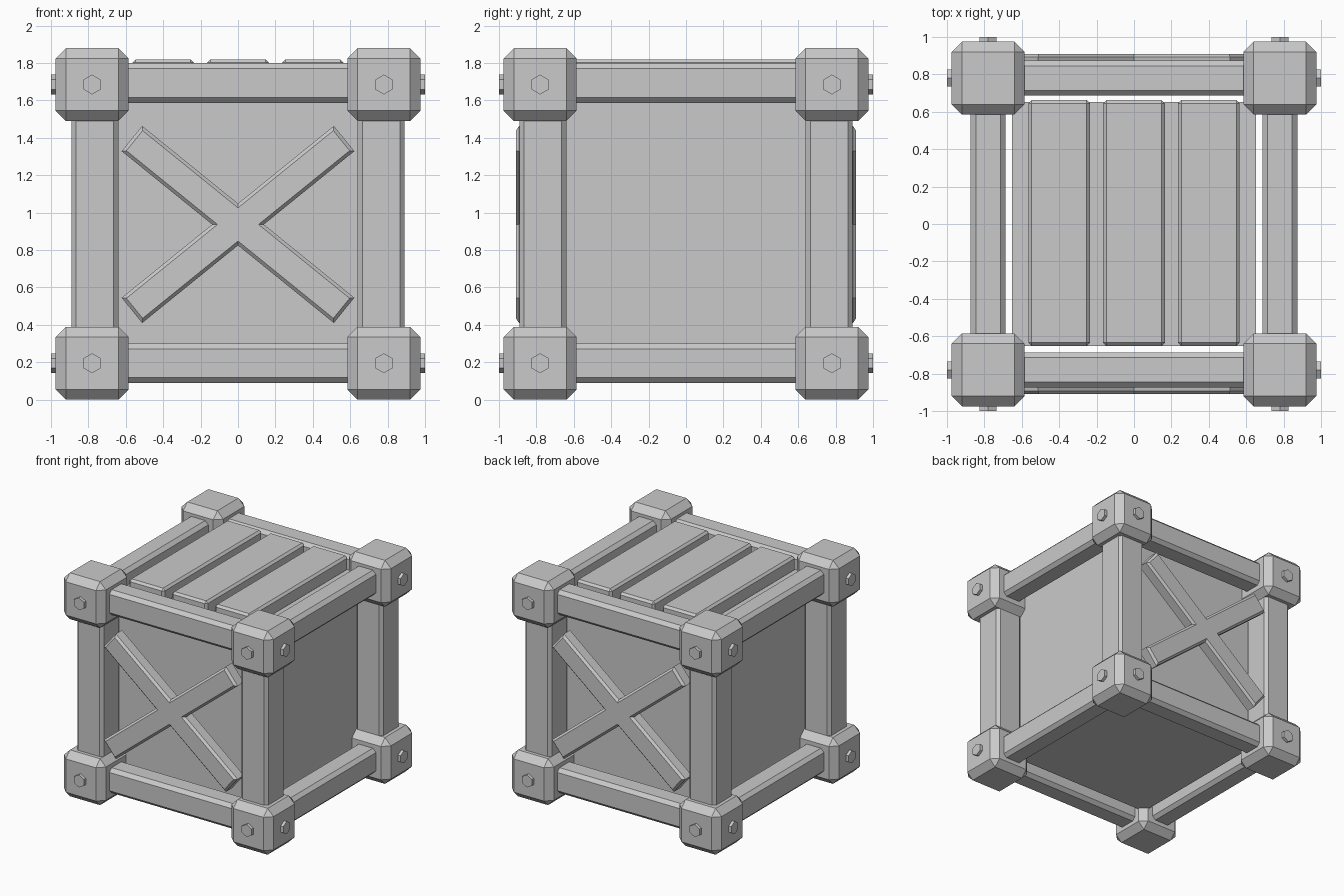
import bpy, bmesh, math
from mathutils import Matrix

if "Cube" in bpy.data.objects:
    bpy.data.objects.remove(bpy.data.objects["Cube"])

grey = bpy.data.materials.new("plain_grey")
grey.diffuse_color = (0.59, 0.59, 0.59, 1)
grey.use_nodes = True
grey.node_tree.nodes["Principled BSDF"].inputs["Base Color"].default_value = grey.diffuse_color


def finish(bm, name):
    bmesh.ops.recalc_face_normals(bm, faces=bm.faces)
    me = bpy.data.meshes.new(name)
    bm.to_mesh(me)
    bm.free()
    me.materials.append(grey)
    ob = bpy.data.objects.new(name, me)
    bpy.context.collection.objects.link(ob)
    return ob


def box(name, centre, size, chamfer=0.0, keep=lambda e: True):
    """Box with chamfered edges; keep picks the edges to chamfer."""
    bm = bmesh.new()
    bmesh.ops.create_cube(bm, size=1)
    bmesh.ops.scale(bm, vec=size, verts=bm.verts)
    if chamfer:
        bmesh.ops.bevel(bm, geom=[e for e in bm.edges if keep(e)], offset=chamfer,
                        segments=1, profile=0.5, affect='EDGES')
    bmesh.ops.translate(bm, vec=centre, verts=bm.verts)
    return finish(bm, name)


def along(axis):
    """Select edges that run along one axis."""
    return lambda e: abs((e.verts[0].co - e.verts[1].co)[axis]) > 1e-4


def bolt(name, centre, axis):
    """Short hexagonal bolt head with a corner pointing up."""
    bm = bmesh.new()
    bmesh.ops.create_cone(bm, cap_ends=True, segments=6, radius1=0.053, radius2=0.053, depth=0.06)
    turn = 'Y' if axis == 0 else 'X'
    bmesh.ops.rotate(bm, matrix=Matrix.Rotation(math.pi / 2, 3, turn), verts=bm.verts)
    if max(v.co.z for v in bm.verts) < 0.05:
        spin = Matrix.Rotation(math.pi / 6, 3, 'X' if axis == 0 else 'Y')
        bmesh.ops.rotate(bm, matrix=spin, verts=bm.verts)
    bmesh.ops.translate(bm, vec=centre, verts=bm.verts)
    return finish(bm, name)


def cross_brace(name, side):
    """X-shaped plate with chamfered outer rim."""
    half, reach, ang = 0.087, 0.73, math.radians(39)
    wide, tall = half / math.sin(ang), half / math.cos(ang)
    c, s = math.cos(ang), math.sin(ang)
    # one arm end plus the notch after it, mirrored round the four quadrants
    low = (reach * c + half * s, reach * s - half * c)
    high = (reach * c - half * s, reach * s + half * c)
    pts = [(wide, 0), low, high, (0, tall)]
    pts += [(-high[0], high[1]), (-low[0], low[1]), (-wide, 0)]
    pts += [(x, -z) for x, z in reversed(pts[1:6])]
    y_in, y_out = side * 0.81, side * 0.91
    bm = bmesh.new()
    back = [bm.verts.new((x, y_in, z + 0.937)) for x, z in pts]
    front = [bm.verts.new((x, y_out, z + 0.937)) for x, z in pts]
    bm.faces.new(back)
    bm.faces.new(front)
    for i in range(len(pts)):
        j = (i + 1) % len(pts)
        bm.faces.new((back[i], back[j], front[j], front[i]))
    bmesh.ops.recalc_face_normals(bm, faces=bm.faces)
    rim = [e for e in bm.edges if all(abs(v.co.y - y_out) < 1e-5 for v in e.verts)]
    bmesh.ops.bevel(bm, geom=rim, offset=0.018, segments=1, profile=0.5, affect='EDGES')
    return finish(bm, name)


C = 0.78                       # corner centre
LOW, HIGH = 0.195, 1.685       # lower and upper corner heights

# inner crate body and lid slats
box("crate_body", (0, 0, 0.94), (1.302, 1.302, 1.53))
for i, x in enumerate((-0.4, 0, 0.4)):
    box(f"lid_slat_{i}", (x, 0.005, 1.755), (0.33, 1.315, 0.13), 0.018)

# corner blocks with bolts, and upright posts
for sx in (-1, 1):
    for sy in (-1, 1):
        box("corner_post", (sx * 0.765, sy * 0.765, 0.94), (0.25, 0.25, 1.3), 0.025, along(2))
        for z in (LOW, HIGH):
            box("corner_block", (sx * C, sy * C, z), (0.39, 0.39, 0.39), 0.055)
            bolt("side_bolt", (sx * 0.97, sy * C, z), 0)
            bolt("face_bolt", (sx * C, sy * 0.97, z), 1)

# horizontal rails and the cross braces on front and back
for s in (-1, 1):
    for z in (LOW, HIGH + 0.008):
        box("long_rail", (0, s * C, z), (1.3, 0.188, 0.212), 0.029, along(0))
        box("side_rail", (s * C, 0, z), (0.188, 1.3, 0.212), 0.029, along(1))
    cross_brace("front_brace" if s < 0 else "back_brace", s)
